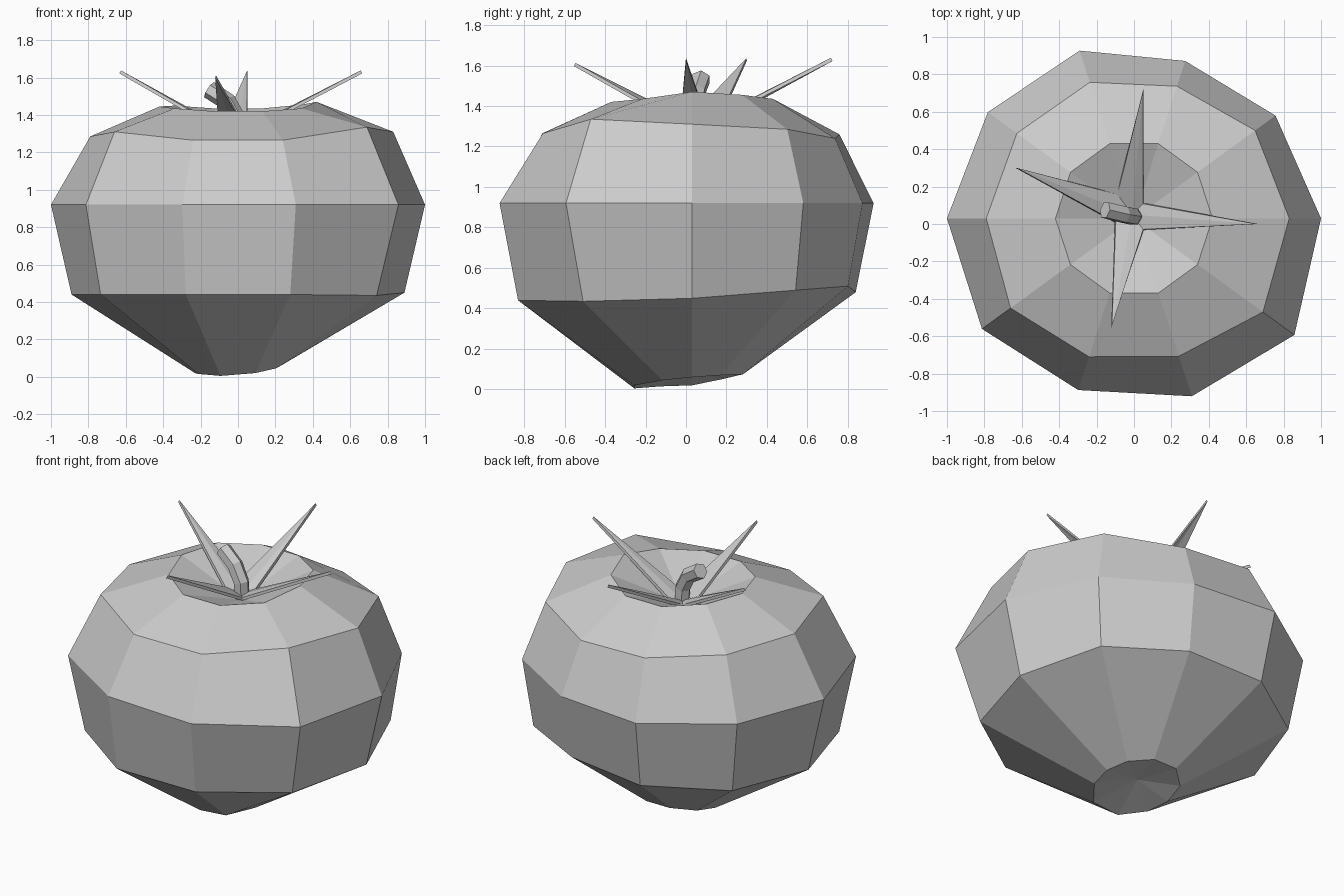
import bpy
from math import cos, sin, pi
from mathutils import Vector

if "Cube" in bpy.data.objects:
    bpy.data.objects.remove(bpy.data.objects["Cube"])

CY = 0.03   # body axis offset in y


def make(name, verts, faces):
    mesh = bpy.data.meshes.new(name)
    mesh.from_pydata([tuple(v) for v in verts], [], faces)
    mesh.update()
    obj = bpy.data.objects.new(name, mesh)
    bpy.context.collection.objects.link(obj)
    return obj


def bridge(n, rings):
    return [(k * n + i, k * n + (i + 1) % n, (k + 1) * n + (i + 1) % n, (k + 1) * n + i)
            for k in range(rings - 1) for i in range(n)]


# Fruit body: ten-sided rings (radii, heights), slightly irregular
N = 10
rings = [
    ([.23, .24, .265, .265, .25, .23, .26, .30, .30, .25],
     [.06, .07, .075, .075, .05, .02, .015, .005, .02, .045]),
    ([.89, .87, .81, .85, .88, .89, .908, .904, .904, .916],
     [.45, .49, .51, .48, .455, .44, .44, .44, .44, .435]),
    ([1, .935, .885, .943, .966, 1, 1.005, .965, 1, 1.06],
     [.92] * N),
    ([.83, .80, .743, .765, .774, .79, .816, .778, .775, .852],
     [1.31, 1.285, 1.24, 1.26, 1.28, 1.285, 1.31, 1.265, 1.265, 1.335]),
    ([.42] * N,
     [1.47, 1.455, 1.435, 1.435, 1.45, 1.445, 1.435, 1.42, 1.42, 1.435]),
]
verts = [(r * cos(i * pi / 5), CY + r * sin(i * pi / 5), z)
         for radii, heights in rings for i, (r, z) in enumerate(zip(radii, heights))]
faces = bridge(N, len(rings))
base, pit = len(verts), len(verts) + 1
verts += [(0, CY, 0.08), (0, CY, 1.27)]
top = (len(rings) - 1) * N
for i in range(N):
    j = (i + 1) % N
    faces += [(base, j, i), (pit, top + i, top + j)]
make("fruit_body", verts, faces)

# Leaf star: four thin pointed sepals round a common centre
tips = [(.66, .0, 1.63), (.05, .72, 1.63), (-.63, .30, 1.63), (-.12, -.55, 1.605)]
inner = [(.05, .11, 1.315), (-.09, .16, 1.325), (-.10, .01, 1.325), (.05, -.03, 1.31)]
verts = [(-.01, .05, 1.29)] + tips + inner
faces = []
for i in range(4):
    before, after = 5 + (i - 1) % 4, 5 + i
    faces += [(0, before, 1 + i), (0, 1 + i, after)]
leaves = make("leaf_star", verts, faces)
solid = leaves.modifiers.new("thickness", 'SOLIDIFY')
solid.thickness = 0.018
solid.offset = 0

# Stem: bent six-sided tube
path = [Vector(p) for p in ((.0, .04, 1.26), (-.005, .04, 1.38),
                            (-.055, .05, 1.47), (-.155, .075, 1.535))]
S = 6
verts = []
for k, p in enumerate(path):
    d = (path[min(k + 1, 3)] - path[max(k - 1, 0)]).normalized()
    u = Vector((0, 1, 0)).cross(d).normalized()
    v = d.cross(u)
    verts += [p + 0.048 * (u * cos(a * pi / 3) + v * sin(a * pi / 3)) for a in range(S)]
faces = bridge(S, 4) + [tuple(reversed(range(S))), tuple(range(3 * S, 4 * S))]
make("stem", verts, faces)
